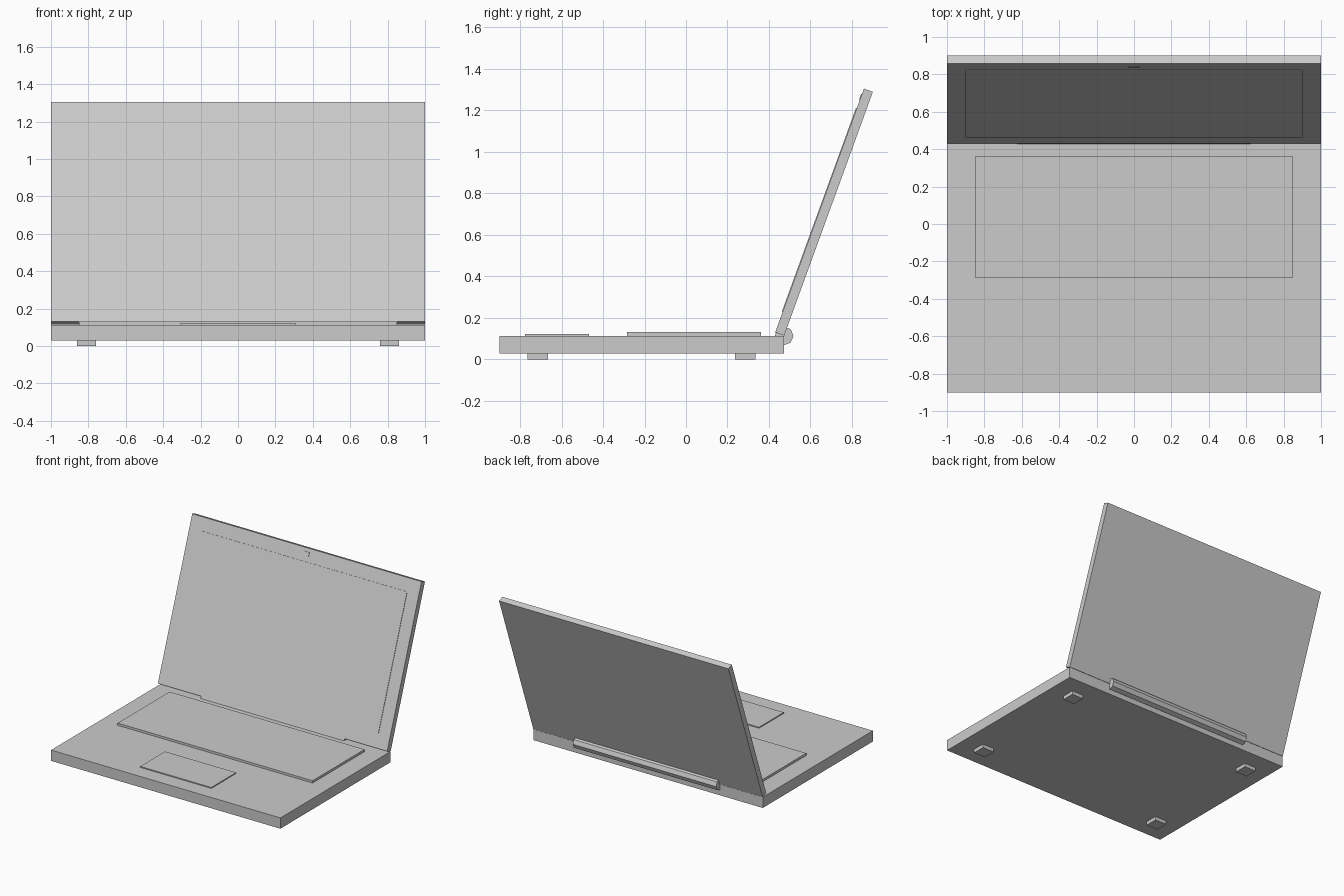
import bpy, math
from mathutils import Matrix

if "Cube" in bpy.data.objects:
    bpy.data.objects.remove(bpy.data.objects["Cube"])

TILT = Matrix.Translation((0, 0.43, 0.13)) @ Matrix.Rotation(math.radians(-20), 4, 'X')


def box(name, x, y, z, frame=Matrix()):
    """Box from (min, max) ranges, optionally placed in a tilted frame."""
    bpy.ops.mesh.primitive_cube_add(size=1)
    o = bpy.context.object
    o.name = name
    ranges = (x, y, z)
    centre = [(a + b) / 2 for a, b in ranges]
    size = [b - a for a, b in ranges]
    o.data.transform(Matrix.Translation(centre) @ Matrix.Diagonal((*size, 1)))
    o.matrix_world = frame
    return o


# Base with raised keyboard deck and touchpad
box("base", (-1, 1), (-0.9, 0.472), (0.028, 0.113))
box("keyboard", (-0.85, 0.85), (-0.285, 0.362), (0.10, 0.131))
box("touchpad", (-0.31, 0.31), (-0.775, -0.467), (0.10, 0.121))

# Rubber feet
for sx, side in ((-1, "left"), (1, "right")):
    for y, end in ((-0.715, "front"), (0.285, "back")):
        box(f"foot_{end}_{side}", (sx * 0.81 - 0.05, sx * 0.81 + 0.05),
            (y - 0.05, y + 0.05), (0, 0.035))

# Tilted lid: local z runs up the lid, local -y is the screen side
box("lid", (-1, 1), (0, 0.046), (0, 1.25), TILT)
box("screen", (-0.9, 0.9), (-0.004, 0.01), (0.103, 1.15), TILT)
box("camera", (-0.03, 0.03), (-0.004, 0.01), (1.192, 1.222), TILT)

# Eight-sided hinge barrel
bpy.ops.mesh.primitive_cylinder_add(vertices=8, radius=0.045, depth=1.25,
                                    location=(0, 0.473, 0.113),
                                    rotation=(0, math.pi / 2, 0))
bpy.context.object.name = "hinge"
